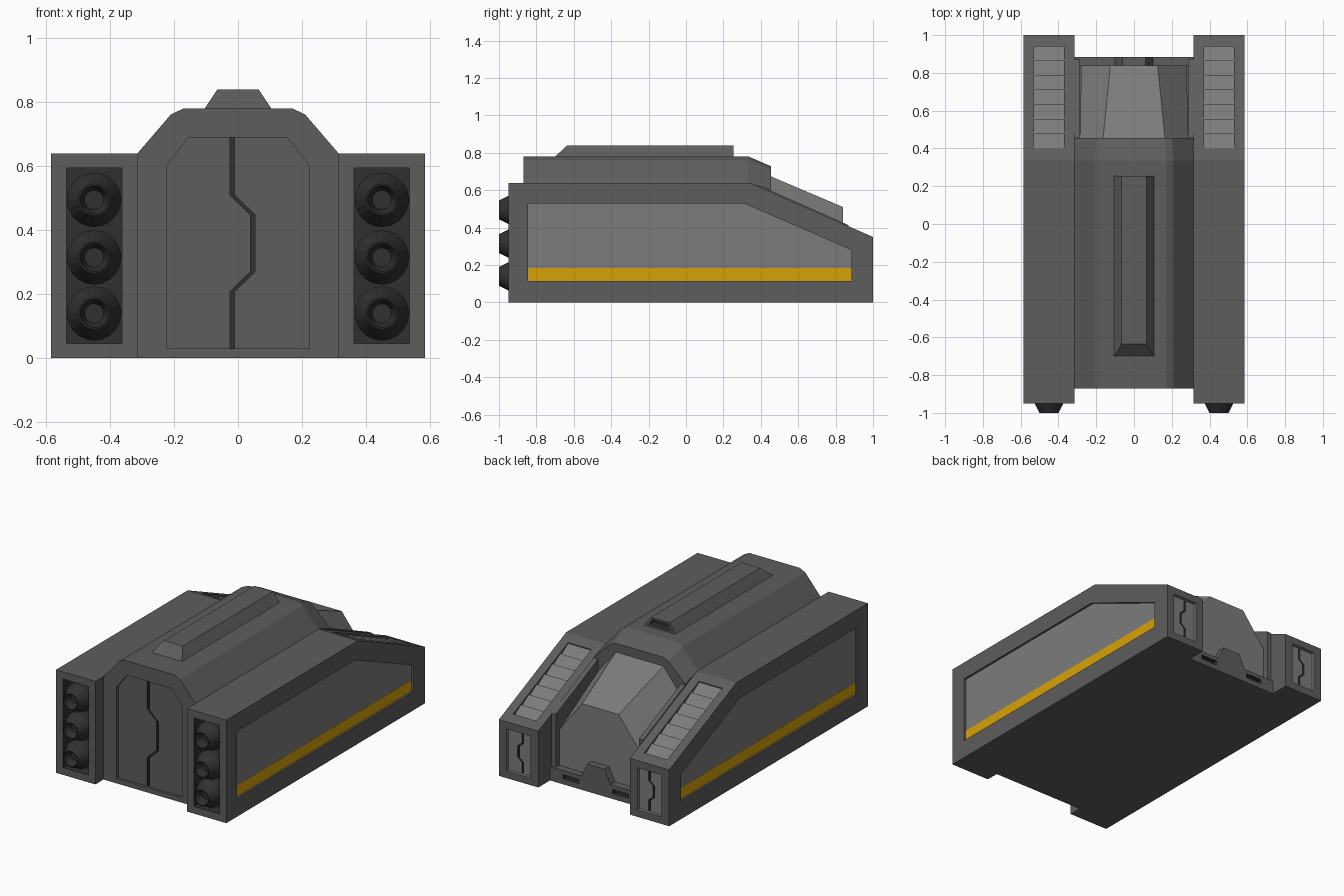
import bpy, bmesh, math

if "Cube" in bpy.data.objects:
    bpy.data.objects.remove(bpy.data.objects["Cube"])


def material(name, rgb):
    m = bpy.data.materials.new(name)
    m.diffuse_color = (*rgb, 1)
    m.use_nodes = True
    m.node_tree.nodes["Principled BSDF"].inputs["Base Color"].default_value = m.diffuse_color
    return m


YELLOW = material("stripe_yellow", (0.68, 0.36, 0.002))
BODY = material("body_grey", (0.11, 0.11, 0.11))
LIGHT = material("light_grey", (0.2, 0.2, 0.2))
DARK = material("dark_grey", (0.03, 0.03, 0.03))


def loft(name, rings, mat=None):
    """Closed solid through rings of equal point count, capped at both ends."""
    bm = bmesh.new()
    rows = [[bm.verts.new(p) for p in r] for r in rings]
    n = len(rows[0])
    for a, b in zip(rows, rows[1:]):
        for i in range(n):
            bm.faces.new((a[i], a[(i + 1) % n], b[(i + 1) % n], b[i]))
    bm.faces.new(rows[0])
    bm.faces.new(rows[-1])
    bmesh.ops.recalc_face_normals(bm, faces=bm.faces)
    me = bpy.data.meshes.new(name)
    bm.to_mesh(me)
    bm.free()
    ob = bpy.data.objects.new(name, me)
    bpy.context.collection.objects.link(ob)
    me.materials.append(mat or BODY)
    return ob


def prism_x(name, yz, x0, x1, mat=None):
    return loft(name, [[(x, y, z) for y, z in yz] for x in (x0, x1)], mat)


def prism_y(name, xz, y0, y1, mat=None):
    return loft(name, [[(x, y, z) for x, z in xz] for y in (y0, y1)], mat)


def rect(a0, a1, b0, b1):
    return [(a0, b0), (a1, b0), (a1, b1), (a0, b1)]


def sym(half):
    """Mirror a half outline (bottom to top, x > 0) into a full one."""
    return half + [(-x, z) for x, z in reversed(half)]


def cut(ob, *cutters):
    """Carve recesses; each recess takes its cutter's material."""
    for c in cutters:
        mod = ob.modifiers.new("cut", "BOOLEAN")
        mod.operation, mod.solver, mod.object = "DIFFERENCE", "EXACT", c
        mod.material_mode = "TRANSFER"
        c.hide_render = True
        bpy.context.view_layer.objects.active = ob
        bpy.ops.object.modifier_apply(modifier=mod.name)
        bpy.data.objects.remove(c)


def mirror(ob):
    ob.modifiers.new("mirror", "MIRROR").use_axis[0] = True
    return ob


def zigzag(cx, amp, zs, w):
    """Outline of a door seam that steps sideways in the middle."""
    xs = [cx - amp, cx - amp, cx + amp, cx + amp, cx - amp, cx - amp]
    return ([(x - w / 2, z) for x, z in zip(xs, zs)]
            + [(x + w / 2, z) for x, z in reversed(list(zip(xs, zs)))])


def slope(y):
    return 0.64 - (y - 0.34) * 0.29 / 0.66


# side pods with recesses for panel, thrusters, rear hatch and louvres
pod = prism_x("side_pod", [(-0.95, 0), (1, 0), (1, 0.35), (0.34, 0.64), (-0.95, 0.64)], 0.315, 0.585)
cut(pod,
    prism_x("c", [(-0.845, 0.115), (0.885, 0.115), (0.885, 0.28), (0.31, 0.53), (-0.845, 0.53)], 0.56, 0.65),
    prism_y("c", rect(0.363, 0.537, 0.045, 0.595), -1.05, -0.88, DARK),
    prism_y("c", rect(0.367, 0.533, 0.045, 0.305), 0.98, 1.05, LIGHT),
    prism_y("c", zigzag(0.45, 0.015, [0.05, 0.115, 0.14, 0.21, 0.235, 0.3], 0.012), 0.96, 1.02, DARK),
    prism_x("c", [(0.40, slope(0.40) - 0.03), (0.94, slope(0.94) - 0.03),
                  (0.94, slope(0.94) + 0.05), (0.40, slope(0.40) + 0.05)], 0.37, 0.53))
mirror(pod)

# inset side panels and stripe
mirror(prism_x("side_panel", [(-0.845, 0.185), (0.885, 0.185), (0.885, 0.28), (0.31, 0.53), (-0.845, 0.53)],
               0.55, 0.572, LIGHT))
mirror(prism_x("side_stripe", rect(-0.845, 0.885, 0.115, 0.185), 0.55, 0.573, YELLOW))

# louvre slats, each tipping down towards the rear
step = 0.54 / 7
for i in range(7):
    y0 = 0.40 + i * step
    y1 = y0 + step
    mirror(prism_x("louvre_slat", [(y0, slope(y0) - 0.04), (y1, slope(y1) - 0.04),
                                   (y1, slope(y1) - 0.022), (y0, slope(y0) - 0.006)], 0.37, 0.53, LIGHT))

# thruster nozzles
SIDES = 20
for z in (0.14, 0.315, 0.495):
    profile = [(0.085, -0.875), (0.085, -0.93), (0.05, -1.0), (0.045, -1.0), (0.03, -0.95)]
    mirror(loft("thruster", [[(0.45 + r * math.cos(2 * math.pi * k / SIDES), y,
                               z + r * math.sin(2 * math.pi * k / SIDES)) for k in range(SIDES)]
                             for r, y in profile], DARK))

# central hull, tapering down over the rear hood
front = sym([(0.315, 0), (0.315, 0.64), (0.21, 0.762), (0.172, 0.78)])
hood = sym([(0.315, 0), (0.315, 0.60), (0.2, 0.712), (0.165, 0.728)])
hull = loft("hull", [[(x, y, z) for x, z in ring]
                     for y, ring in ((-0.87, front), (0.335, front), (0.455, hood))])
# front door recess and seam
cut(hull,
    prism_y("c", sym([(0.224, 0.03), (0.224, 0.60), (0.155, 0.69)]), -0.95, -0.855),
    prism_y("c", zigzag(0.014, 0.032, [0.032, 0.208, 0.27, 0.448, 0.51, 0.688], 0.015), -0.9, -0.83, DARK))

# roof spine with rear vent
spine = loft("roof_spine", [
    [(-0.105, -0.70, 0.78), (0.105, -0.70, 0.78), (0.105, 0.255, 0.78), (-0.105, 0.255, 0.78)],
    [(-0.065, -0.635, 0.84), (0.065, -0.635, 0.84), (0.065, 0.255, 0.84), (-0.065, 0.255, 0.84)]])
cut(spine, prism_y("c", sym([(0.075, 0.792), (0.053, 0.828)]), 0.21, 0.3, DARK))

# faceted canopy and nose, on a floor plate
canopy_top = sym([(0.285, 0.02), (0.285, 0.53), (0.165, 0.68)])
canopy_nose = sym([(0.28, 0.02), (0.28, 0.31), (0.125, 0.51)])
loft("canopy", [[(x, y, z) for x, z in ring]
                for y, ring in ((0.44, canopy_top), (0.84, canopy_nose))], LIGHT)
prism_x("floor_plate", rect(0.455, 0.83, 0, 0.04), -0.315, 0.315)

# rails beside the canopy
mirror(prism_x("canopy_rail", [(0.4, 0.001), (0.87, 0.001), (0.87, 0.413), (0.4, 0.622)], 0.285, 0.315))

# rear bumper with raised centre and two slots
bumper = prism_y("rear_bumper", sym([(0.315, 0), (0.315, 0.085), (0.1, 0.085), (0.06, 0.17)]), 0.83, 0.885)
cut(bumper, *[prism_y("c", rect(s * 0.17 - 0.055, s * 0.17 + 0.055, 0.033, 0.06), 0.86, 0.95, DARK)
              for s in (-1, 1)])
